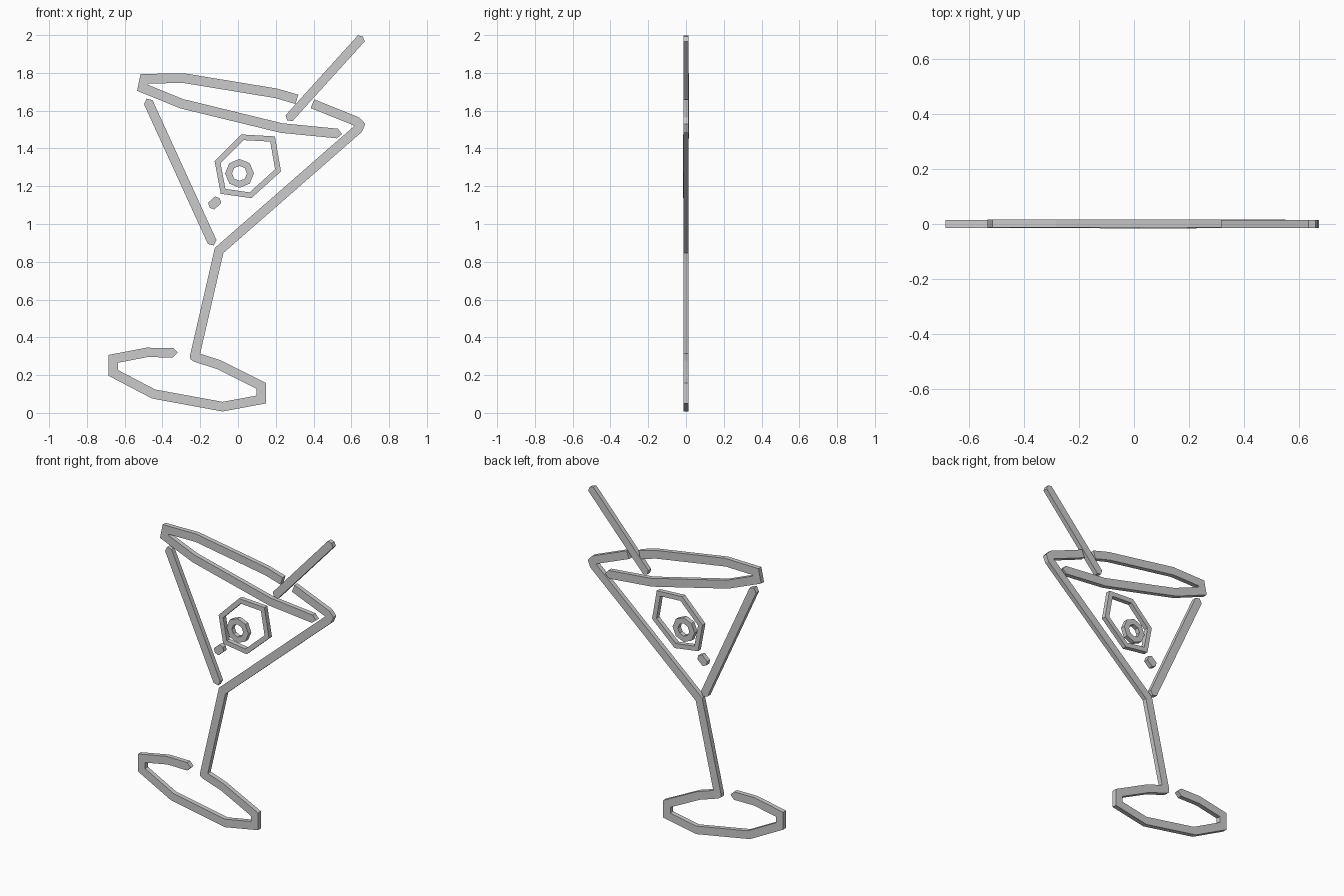
import bpy, bmesh, math
from mathutils import Vector

if "Cube" in bpy.data.objects:
    bpy.data.objects.remove(bpy.data.objects["Cube"])

THICK = 0.029


def perp(d):
    return Vector((-d.y, d.x))


def ribbon(name, path, h, y=0.0, caps=(0, 0), rounds=None, closed=False):
    """Flat bar of half width h along an (x, z) path, mitred at corners.
    caps: how far each end point sticks out (in h); rounds: {index: (setback, tip)}."""
    rounds = rounds or {}
    p = [Vector(q) for q in path]
    n = len(p)
    left, right = [], []
    for i, c in enumerate(p):
        d1 = (c - p[i - 1]).normalized() if (closed or i > 0) else None
        d2 = (p[(i + 1) % n] - c).normalized() if (closed or i < n - 1) else None
        d1, d2 = d1 or d2, d2 or d1
        n1, n2 = perp(d1), perp(d2)
        b = (n1 + n2).normalized()
        m = b * (h / b.dot(n1))
        if i in rounds:
            t, tip = rounds[i]
            s = -1 if d1.cross(d2) > 0 else 1        # outer side of the bend
            outer = [c - d1 * t + n1 * h * s, c + b * tip * s, c + d2 * t + n2 * h * s]
            (left if s > 0 else right).extend(outer)
            (right if s > 0 else left).append(c - m * s)
        else:
            left.append(c + m)
            right.append(c - m)
    bm = bmesh.new()
    vert = lambda q: bm.verts.new((q.x, y - THICK / 2, q.y))
    if closed:
        lv, rv = [vert(q) for q in left], [vert(q) for q in right]
        for i in range(n):
            j = (i + 1) % n
            bm.faces.new((lv[i], lv[j], rv[j], rv[i]))
    else:
        start = [p[0] - (p[1] - p[0]).normalized() * h * caps[0]] if caps[0] else []
        end = [p[-1] + (p[-1] - p[-2]).normalized() * h * caps[1]] if caps[1] else []
        bm.faces.new([vert(q) for q in start + left + end + right[::-1]])
    ext = bmesh.ops.extrude_face_region(bm, geom=bm.faces[:])
    moved = [g for g in ext["geom"] if isinstance(g, bmesh.types.BMVert)]
    bmesh.ops.translate(bm, verts=moved, vec=(0, THICK, 0))
    bmesh.ops.recalc_face_normals(bm, faces=bm.faces[:])
    me = bpy.data.meshes.new(name)
    bm.to_mesh(me)
    bm.free()
    ob = bpy.data.objects.new(name, me)
    bpy.context.collection.objects.link(ob)
    return ob


# Continuous stroke: right rim, bowl side, stem and foot loop
ribbon("bowl_stem_and_foot",
       [(0.394, 1.637), (0.664, 1.528), (-0.10, 0.860), (-0.23, 0.297),
        (-0.098, 0.254), (0.124, 0.143), (0.124, 0.071), (-0.082, 0.033),
        (-0.447, 0.10), (-0.661, 0.212), (-0.661, 0.286), (-0.484, 0.320),
        (-0.344, 0.319)],
       0.025, caps=(0, 1), rounds={1: (0.032, 0.010), 3: (0.005, 0.026)})

# Rim ellipse stroke
ribbon("rim",
       [(0.312, 1.66), (0.201, 1.692), (-0.286, 1.772), (-0.495, 1.769),
        (-0.505, 1.721), (-0.299, 1.637), (0.23, 1.508), (0.526, 1.479)],
       0.0255, y=0.002, caps=(0, 1))

# Left side of the bowl and the straw
ribbon("bowl_left_side", [(-0.475, 1.645), (-0.137, 0.905)], 0.025, caps=(0.8, 0.8))
ribbon("straw", [(0.653, 1.983), (0.270, 1.560)], 0.024, caps=(0.5, 0.6))

# Olive outline, its filling ring and the stick end
ribbon("olive",
       [(0.024, 1.459), (0.183, 1.450), (0.212, 1.284), (0.066, 1.152),
        (-0.079, 1.173), (-0.108, 1.327)],
       0.0145, y=-0.002, closed=True)
ring = [(0.008 + 0.058 * math.cos(a), 1.268 + 0.058 * math.sin(a))
        for a in (math.pi / 2 + k * math.pi / 4 for k in range(8))]
ribbon("olive_filling", ring, 0.017, y=-0.002, closed=True)
ribbon("stick_end", [(-0.105, 1.128), (-0.142, 1.095)], 0.024, caps=(0.5, 0.5))
